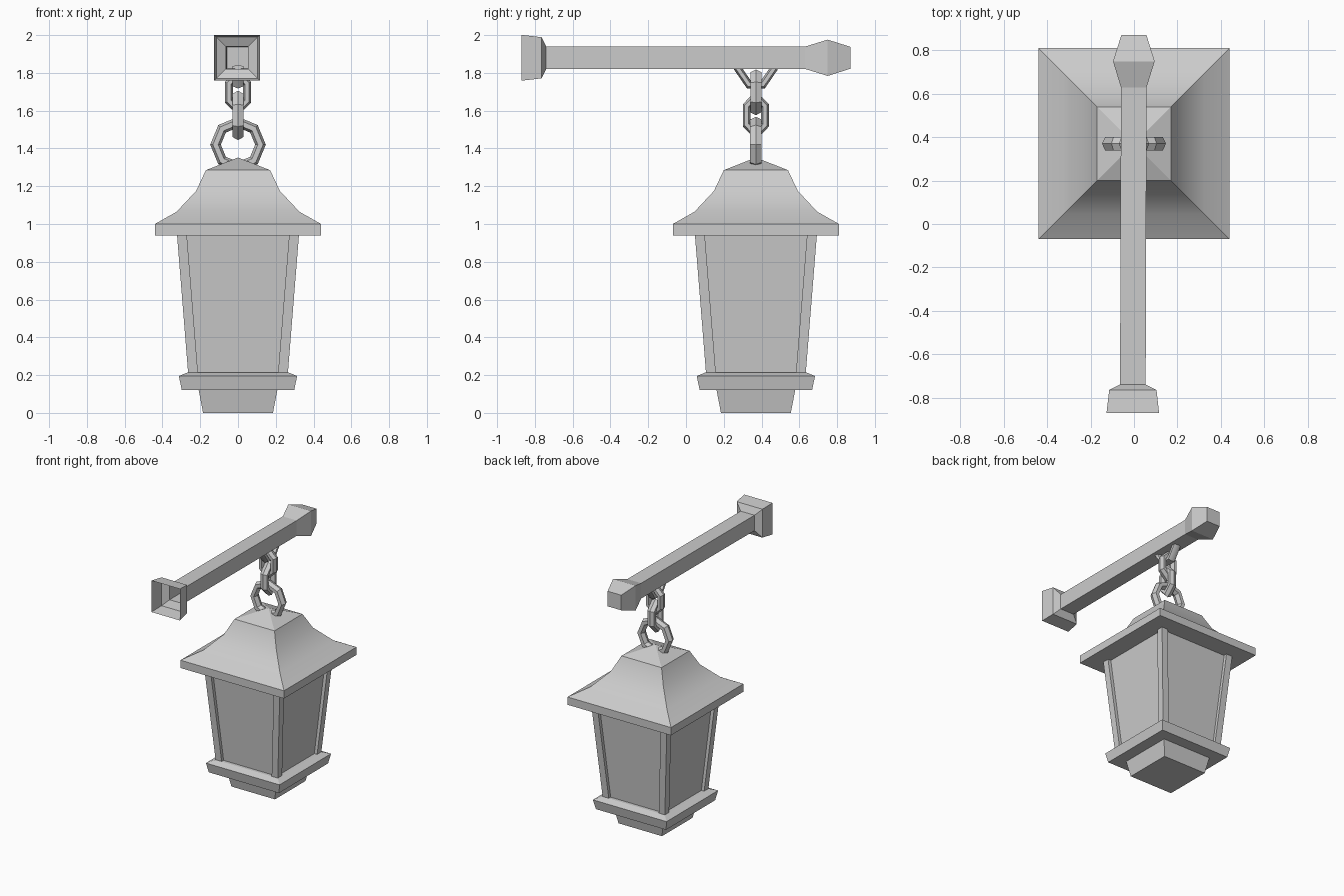
import bpy, bmesh, math
from mathutils import Vector

cube = bpy.data.objects.get("Cube")
if cube:
    bpy.data.objects.remove(cube, do_unlink=True)

grey = bpy.data.materials.new("plain grey")
grey.use_nodes = True
COLOR = (0.6, 0.6, 0.6, 1)
grey.diffuse_color = COLOR
grey.node_tree.nodes["Principled BSDF"].inputs["Base Color"].default_value = COLOR

LAMP_Y = 0.37
BAR_Z = 1.88


def finish(name, bm, angle=30, closed=True):
    if closed:
        bmesh.ops.recalc_face_normals(bm, faces=bm.faces)
    mesh = bpy.data.meshes.new(name)
    bm.to_mesh(mesh)
    bm.free()
    mesh.materials.append(grey)
    obj = bpy.data.objects.new(name, mesh)
    bpy.context.collection.objects.link(obj)
    bpy.ops.object.select_all(action="DESELECT")
    obj.select_set(True)
    bpy.context.view_layer.objects.active = obj
    bpy.ops.object.shade_smooth_by_angle(angle=math.radians(angle))
    return obj


def bridge(bm, a, b):
    n = len(a)
    for i in range(n):
        j = (i + 1) % n
        bm.faces.new((a[i], a[j], b[j], b[i]))


def square_loft(name, profile, place, caps=(True, True), angle=30):
    """Square sections (half size, distance), put in space by place(u, v, d)."""
    bm = bmesh.new()
    rings = []
    for half, d in profile:
        rings.append([bm.verts.new(place(u * half, v * half, d))
                      for u, v in ((-1, -1), (1, -1), (1, 1), (-1, 1))])
    for a, b in zip(rings, rings[1:]):
        bridge(bm, a, b)
    if caps[0]:
        bm.faces.new(rings[0][::-1])
    if caps[1]:
        bm.faces.new(rings[-1])
    bmesh.ops.remove_doubles(bm, verts=bm.verts, dist=0.0005)
    return finish(name, bm, angle, closed=True)


def upright(u, v, d):
    return (u, LAMP_Y + v, d)


def along_bar(u, v, d):
    return (u - 0.003 + 0.003 * d, d, BAR_Z + v)


def chain_piece(name, path, axis, closed=True, radial=0.026, axial=0.032):
    """Six-sided tube along a flat path of (side, z) points."""
    side = Vector((1, 0, 0)) if axis == "x" else Vector((0, 1, 0))
    flat = Vector((0, 1, 0)) if axis == "x" else Vector((1, 0, 0))
    pts = [Vector((0, LAMP_Y, z)) + side * s for s, z in path]
    n = len(pts)
    bm = bmesh.new()
    rings = []
    for i, p in enumerate(pts):
        prev = pts[i - 1] if closed or i > 0 else p
        nxt = pts[(i + 1) % n] if closed or i < n - 1 else p
        t1, t2 = (p - prev).normalized(), (nxt - p).normalized()
        tangent = (t1 + t2).normalized()
        out = tangent.cross(flat)
        widen = 1 / max(0.5, tangent.dot(t2 if t2.length else t1))
        rings.append([bm.verts.new(p + out * radial * widen * math.cos(k * math.pi / 3)
                                   + flat * axial * math.sin(k * math.pi / 3) * 1.1)
                      for k in range(6)])
    for a, b in zip(rings, rings[1:]):
        bridge(bm, a, b)
    if closed:
        bridge(bm, rings[-1], rings[0])
    else:
        bm.faces.new(rings[0][::-1])
        bm.faces.new(rings[-1])
    return finish(name, bm, 40)


def loop(count, width, height, z):
    """Closed path with a corner at the top."""
    turns = [math.pi / 2 + 2 * math.pi * k / count for k in range(count)]
    return [(width * math.cos(a), z + height * math.sin(a)) for a in turns]


# Wall arm: hollow, open at the wall flange, with a faceted tip
square_loft("wall_arm", [(0.121, -0.87), (0.109, -0.765), (0.059, -0.74),
                         (0.059, 0.63), (0.096, 0.75), (0.058, 0.87)],
            along_bar, caps=(False, True), angle=15)

# Roof with a concave sweep and a low pyramid on top
square_loft("roof", [(0.44, 0.94), (0.44, 1.0), (0.325, 1.065), (0.222, 1.175),
                     (0.17, 1.285), (0, 1.352)], upright, caps=(True, False), angle=25)

# Lamp body, tray and foot
square_loft("glass_panes", [(0.24, 0.2), (0.297, 0.945)], upright)
square_loft("tray", [(0.298, 0.122), (0.313, 0.195), (0.265, 0.215)], upright, angle=15)
square_loft("foot", [(0.185, 0), (0.209, 0.125)], upright)

# Leaning corner posts
for sx, x_name in ((-1, "right"), (1, "left")):
    for sy, y_name in ((-1, "front"), (1, "back")):
        def lean(u, v, d, sx=sx, sy=sy):
            c = 0.238 + (d - 0.21) / 0.735 * 0.059
            return (u + sx * c, LAMP_Y + v + sy * c, d)
        square_loft(f"{y_name}_{x_name}_post", [(0.026, 0.21), (0.026, 0.945)], lean)

# Chain: ring on the roof, two links, and a hook under the arm
chain_piece("roof_ring", loop(8, 0.119, 0.119, 1.42), "x")
chain_piece("lower_link", loop(6, 0.056, 0.1, 1.575), "y", radial=0.021, axial=0.03)
chain_piece("upper_link", loop(6, 0.056, 0.092, 1.697), "x", radial=0.021, axial=0.03)
chain_piece("arm_hook", [(-0.1, 1.83), (-0.037, 1.738), (0.037, 1.738), (0.1, 1.83)],
            "y", closed=False, radial=0.02, axial=0.03)
